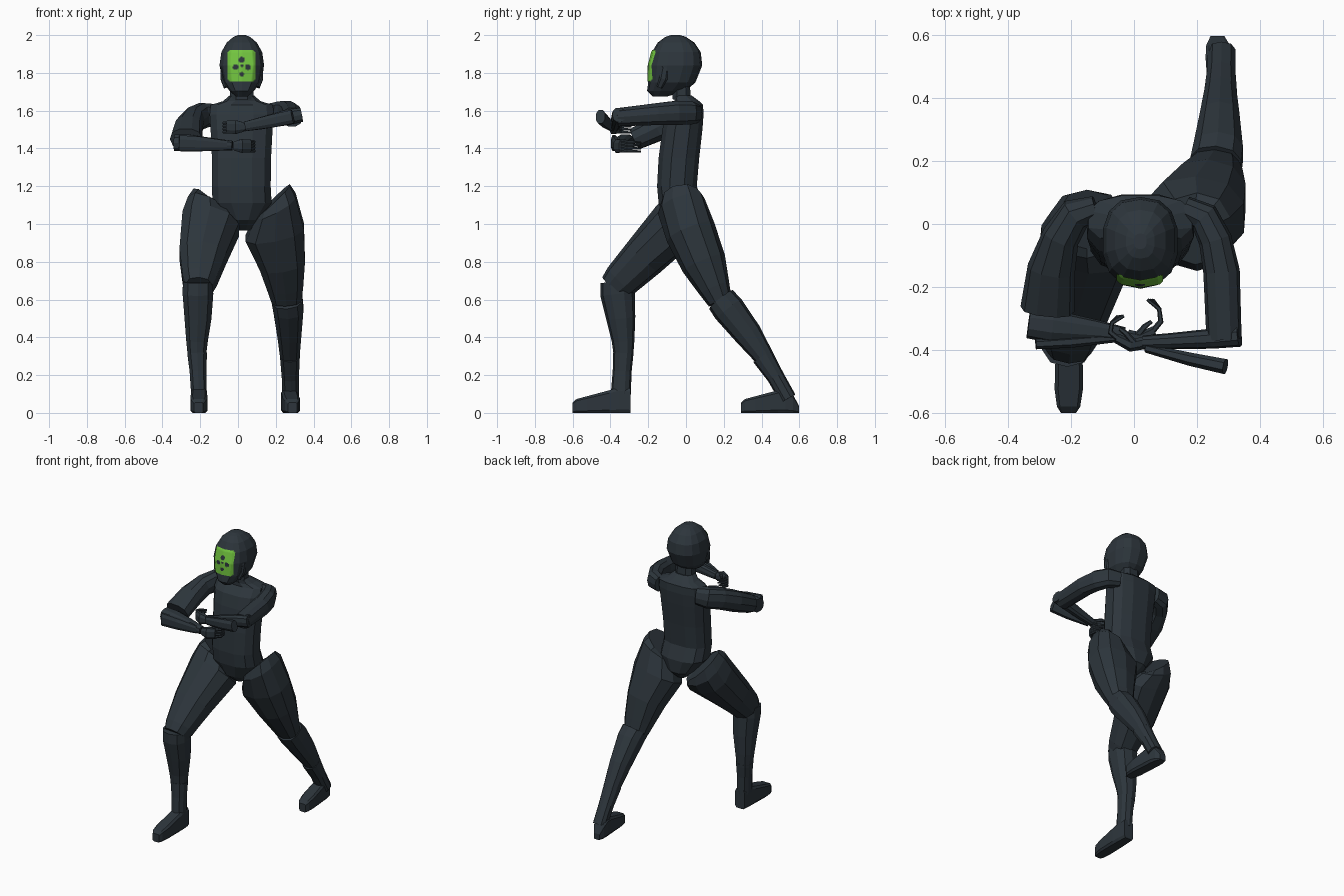
import bpy, bmesh, math
from mathutils import Vector
from mathutils.bvhtree import BVHTree

X, Z = Vector((1, 0, 0)), Vector((0, 0, 1))


def material(name, rgb):
    m = bpy.data.materials.new(name)
    m.diffuse_color = (*rgb, 1)
    return m


suit = material("dark slate suit", (0.026, 0.036, 0.045))
green = material("bright green visor", (0.17, 0.56, 0.05))


def finish(bm, name, mats=(suit,)):
    me = bpy.data.meshes.new(name)
    bm.to_mesh(me)
    bm.free()
    for m in mats:
        me.materials.append(m)
    ob = bpy.data.objects.new(name, me)
    bpy.context.collection.objects.link(ob)
    return ob


def outline(sides, power):
    """Unit superellipse scaled to touch its bounding box."""
    pts = []
    for k in range(sides):
        a = 2 * math.pi * (k + 0.5) / sides
        pts.append([math.copysign(abs(f) ** (2 / power), f) for f in (math.cos(a), math.sin(a))])
    mx, my = (max(abs(p[i]) for p in pts) for i in (0, 1))
    return [(c / mx, s / my) for c, s in pts]


def loft(name, rings, hint=X, sides=10, power=2.4, tangent=None):
    """Skin oval rings (x, y, z, half size along hint, half size across, optional z slant)."""
    bm = bmesh.new()
    pts = [Vector(r[:3]) for r in rings]
    loops = []
    for i, r in enumerate(rings):
        t = tangent or (pts[min(i + 1, len(pts) - 1)] - pts[max(i - 1, 0)]).normalized()
        u = (hint - t * hint.dot(t)).normalized()
        v = t.cross(u)
        slant = Z * (r[5] if len(r) > 5 else 0)
        loops.append([bm.verts.new(pts[i] + u * c * r[3] + v * s * r[4] + slant * c)
                      for c, s in outline(sides, power)])
    for a, b in zip(loops, loops[1:]):
        for k in range(sides):
            j = (k + 1) % sides
            bm.faces.new((a[k], a[j], b[j], b[k]))
    bm.faces.new(loops[0][::-1])
    bm.faces.new(loops[-1])
    bmesh.ops.recalc_face_normals(bm, faces=bm.faces)
    return finish(bm, name)


def stack(name, rows, sides=12, power=2.6):
    """Upright body from rows of (z, x min, x max, y front, y back)."""
    return loft(name, [((x0 + x1) / 2, (y0 + y1) / 2, z, (x1 - x0) / 2, (y1 - y0) / 2)
                       for z, x0, x1, y0, y1 in rows], X, sides, power, Z)


# torso, neck and head
stack("torso", [(0.965, 0.0, 0.06, -0.05, 0.03), (1.02, -0.06, 0.11, -0.115, 0.085),
                (1.11, -0.135, 0.178, -0.145, 0.09), (1.2, -0.138, 0.173, -0.153, 0.057),
                (1.35, -0.138, 0.175, -0.145, 0.07), (1.5, -0.145, 0.183, -0.125, 0.087),
                (1.58, -0.15, 0.19, -0.105, 0.093), (1.63, -0.145, 0.185, -0.06, 0.09),
                (1.65, -0.08, 0.12, -0.06, 0.07), (1.68, -0.045, 0.085, -0.065, 0.03)])
stack("neck", [(1.66, -0.042, 0.082, -0.07, 0.025), (1.76, -0.04, 0.08, -0.075, 0.02)], 8)
head = stack("helmet", [(1.675, -0.012, 0.052, -0.175, -0.1), (1.705, -0.045, 0.085, -0.206, 0.0),
                        (1.75, -0.08, 0.12, -0.2, 0.05), (1.84, -0.098, 0.138, -0.198, 0.086),
                        (1.91, -0.088, 0.128, -0.18, 0.078), (1.96, -0.06, 0.1, -0.15, 0.045),
                        (1.99, -0.025, 0.065, -0.11, 0.0), (2.0, 0.0, 0.04, -0.08, -0.03)], 14, 2.5)
# cheek guards on the helmet sides
for side in (-1, 1):
    loft("cheek_guard", [(0.02 + side * 0.085, -0.14, 1.725, 0.01, 0.015),
                         (0.02 + side * 0.104, -0.12, 1.77, 0.009, 0.022),
                         (0.02 + side * 0.108, -0.11, 1.83, 0.006, 0.02)], X, 6)

# face plate laid on the helmet, with dark marks chosen by position
tree = BVHTree.FromPolygons([v.co for v in head.data.vertices],
                            [p.vertices[:] for p in head.data.polygons])
NX, NZ = 28, 32
MARKS = [(0.02, 1.868, 0.016), (-0.012, 1.83, 0.015), (0.052, 1.83, 0.015),
         (0.02, 1.838, 0.008), (0.02, 1.793, 0.012)]
bm = bmesh.new()
grid = []
for i in range(NX + 1):
    column = []
    for k in range(NZ + 1):
        x, z = -0.055 + 0.147 * i / NX, 1.755 + 0.167 * k / NZ
        hit = tree.ray_cast(Vector((x, -1, z)), Vector((0, 1, 0)))[0]
        column.append(bm.verts.new((x, (hit.y if hit else -0.15) - 0.005, z)))
    grid.append(column)
for i in range(NX):
    for k in range(NZ):
        if min(i, NX - 1 - i) + min(k, NZ - 1 - k) < 2:
            continue
        f = bm.faces.new((grid[i][k], grid[i + 1][k], grid[i + 1][k + 1], grid[i][k + 1]))
        c = f.calc_center_median()
        f.material_index = int(any(math.hypot(c.x - mx, c.z - mz) < r for mx, mz, r in MARKS))
bmesh.ops.delete(bm, geom=[v for v in bm.verts if not v.link_faces], context='VERTS')
finish(bm, "face_plate", (green, suit))

# front leg: thigh slanting up to the outer hip, shin and ankle cuff
loft("front_thigh", [(-0.15, 0.015, 1.095, 0.085, 0.105, -0.075), (-0.15, 0.0, 1.065, 0.115, 0.135, -0.055),
                     (-0.145, -0.055, 1.0, 0.15, 0.14, -0.02), (-0.187, -0.22, 0.827, 0.124, 0.118),
                     (-0.203, -0.345, 0.7, 0.09, 0.098), (-0.207, -0.385, 0.66, 0.072, 0.082)])
loft("front_shin", [(-0.212, -0.368, 0.695, 0.08, 0.086), (-0.212, -0.362, 0.63, 0.081, 0.092),
                    (-0.212, -0.345, 0.5, 0.071, 0.077), (-0.217, -0.333, 0.38, 0.057, 0.06),
                    (-0.218, -0.33, 0.29, 0.047, 0.05)])
loft("front_ankle_cuff", [(-0.216, -0.332, 0.315, 0.052, 0.054), (-0.212, -0.338, 0.22, 0.044, 0.05),
                          (-0.207, -0.345, 0.1, 0.041, 0.053)])

# rear leg: thigh slanting up to the outer hip, shin and ankle cuff
loft("rear_thigh", [(0.195, -0.03, 1.13, 0.08, 0.1, 0.065), (0.2, -0.025, 1.095, 0.105, 0.13, 0.055),
                    (0.195, 0.025, 0.955, 0.155, 0.135, 0.015), (0.235, 0.095, 0.79, 0.121, 0.12),
                    (0.251, 0.15, 0.66, 0.094, 0.085), (0.257, 0.18, 0.59, 0.077, 0.065)])
loft("rear_shin", [(0.26, 0.185, 0.6, 0.081, 0.08), (0.267, 0.225, 0.55, 0.079, 0.086),
                   (0.272, 0.33, 0.415, 0.063, 0.074), (0.275, 0.425, 0.28, 0.049, 0.05)])
loft("rear_ankle_cuff", [(0.275, 0.405, 0.3, 0.052, 0.058), (0.277, 0.475, 0.19, 0.045, 0.046),
                         (0.279, 0.54, 0.075, 0.044, 0.045)])


def foot(name, x_heel, x_toe, y_heel, rows):
    """Lengthwise rows of (distance from heel, half width, height)."""
    loft(name, [(x_heel + (x_toe - x_heel) * d / 0.305, y_heel - d, h / 2, w, h / 2)
                for d, w, h in rows], X, 8, 6, Vector((0, -1, 0)))


FORE = [(0.11, 0.043, 0.12), (0.23, 0.045, 0.088), (0.285, 0.037, 0.073), (0.305, 0.024, 0.055)]
foot("front_foot", -0.205, -0.208, -0.295, [(0.0, 0.036, 0.13), (0.06, 0.041, 0.135)] + FORE)
foot("rear_foot", 0.265, 0.288, 0.597, [(0.0, 0.022, 0.04), (0.03, 0.038, 0.095), (0.07, 0.043, 0.12)] + FORE)

# low arm on the -x side; sizes are (vertical, horizontal)
loft("low_upper_arm", [(-0.12, 0.05, 1.58, 0.055, 0.04), (-0.185, 0.03, 1.575, 0.066, 0.055),
                       (-0.232, -0.04, 1.555, 0.066, 0.06), (-0.262, -0.14, 1.51, 0.066, 0.076),
                       (-0.275, -0.27, 1.45, 0.058, 0.086)], Z)
loft("low_forearm", [(-0.335, -0.315, 1.43, 0.043, 0.048), (-0.26, -0.325, 1.428, 0.045, 0.053),
                     (-0.12, -0.34, 1.42, 0.033, 0.036), (-0.03, -0.352, 1.415, 0.025, 0.024)], Z)
loft("low_forearm_guard", [(-0.312, -0.382, 1.428, 0.042, 0.016), (-0.2, -0.375, 1.424, 0.038, 0.018),
                           (-0.06, -0.362, 1.416, 0.025, 0.014)], Z, 8)

# high arm on the +x side
loft("high_upper_arm", [(0.16, 0.05, 1.585, 0.05, 0.04), (0.222, 0.022, 1.588, 0.06, 0.05),
                        (0.258, -0.05, 1.588, 0.064, 0.053), (0.278, -0.15, 1.582, 0.058, 0.058),
                        (0.286, -0.365, 1.565, 0.048, 0.056)], Z)
loft("high_forearm", [(0.335, -0.355, 1.578, 0.038, 0.035), (0.25, -0.364, 1.562, 0.04, 0.032),
                      (0.12, -0.372, 1.533, 0.032, 0.026), (0.03, -0.376, 1.515, 0.025, 0.022)], Z)
loft("high_forearm_guard", [(0.29, -0.453, 1.568, 0.036, 0.024), (0.18, -0.43, 1.545, 0.034, 0.021),
                            (0.04, -0.395, 1.517, 0.025, 0.014)], Z, 8)


def hand(name, wrist, d, turn):
    """Palm, four curled fingers and a thumb; d is the x direction, turn the curl depth."""
    x, y, z = wrist
    loft(name + "_palm", [(x, y, z, 0.024, 0.02), (x + d * 0.04, y - 0.008, z, 0.036, 0.02),
                          (x + d * 0.085, y + 0.015, z, 0.034, 0.016)], Z, 8)
    for i in range(4):
        h = z + 0.024 - 0.016 * i
        loft(name + "_finger", [(x + d * 0.075, y + 0.01, h, 0.009, 0.01),
                                (x + d * 0.105, y + 0.045 * turn, h - 0.002, 0.008, 0.009),
                                (x + d * 0.1, y + 0.085 * turn, h - 0.004, 0.007, 0.007),
                                (x + d * (0.062 + 0.006 * i), y + 0.115 * turn, h - 0.006, 0.005, 0.005)],
             Z, 6)
    loft(name + "_thumb", [(x + d * 0.03, y, z + 0.022, 0.011, 0.011),
                           (x + d * 0.055, y + 0.03, z + 0.026, 0.009, 0.009),
                           (x + d * 0.075, y + 0.045, z + 0.02, 0.006, 0.006)], Z, 6)


hand("low_hand", (-0.02, -0.355, 1.413), 1, 1.0)
hand("high_hand", (0.03, -0.378, 1.513), -1, 0.75)
